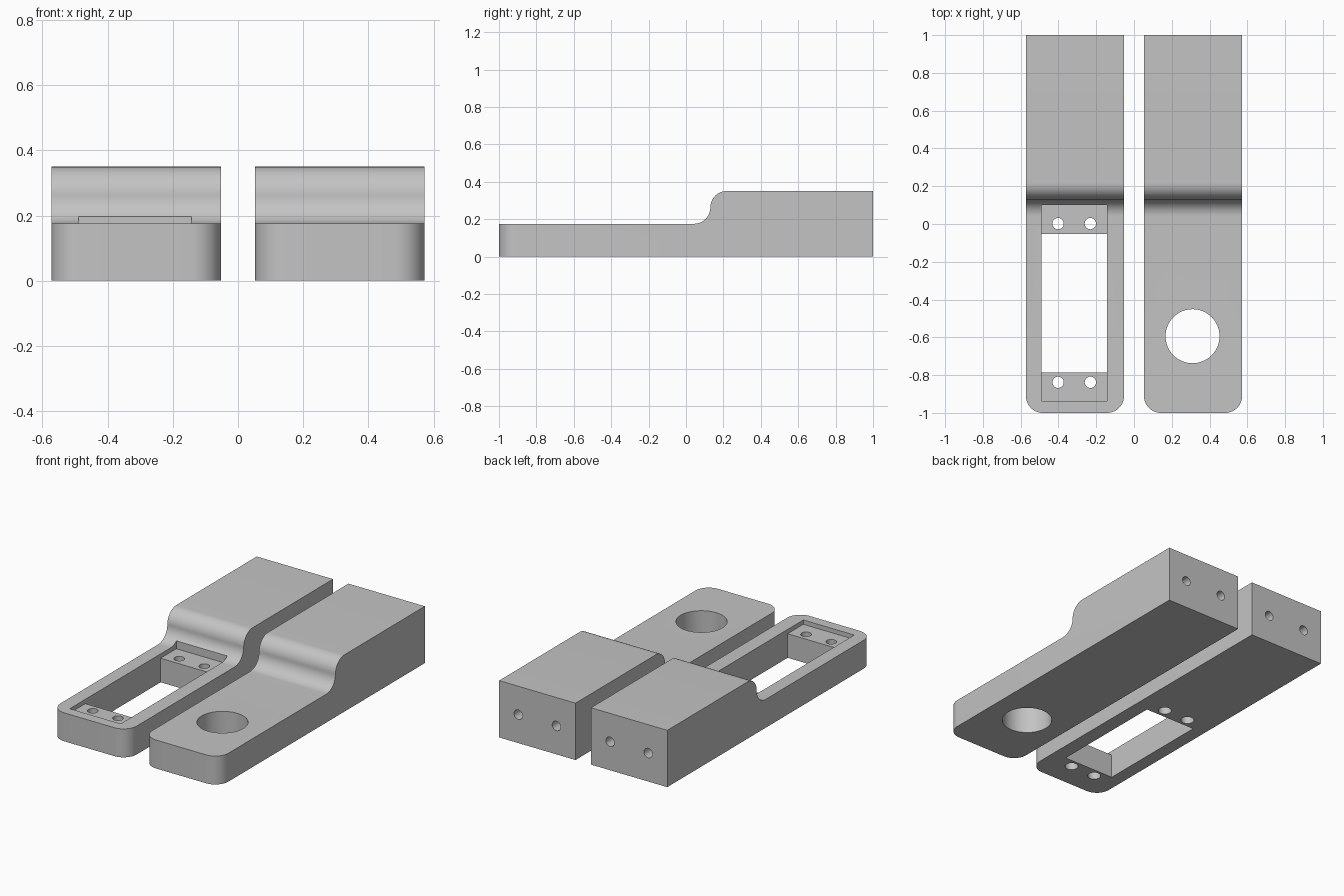
import bpy, bmesh
from math import sin, cos, pi, radians
from mathutils import Matrix, Vector

if "Cube" in bpy.data.objects:
    bpy.data.objects.remove(bpy.data.objects["Cube"])

WIDTH, LOW, HIGH = 0.52, 0.175, 0.35
ARM_X = 0.3125
R = (HIGH - LOW) / 2
STEP_Y = 0.13          # middle of the S-shaped step

grey = bpy.data.materials.new("plain_grey")
grey.use_nodes = True
COLOUR = (0.55, 0.55, 0.55, 1)
grey.diffuse_color = COLOUR
grey.node_tree.nodes["Principled BSDF"].inputs["Base Color"].default_value = COLOUR


def to_object(bm, name):
    bmesh.ops.recalc_face_normals(bm, faces=bm.faces)
    mesh = bpy.data.meshes.new(name)
    bm.to_mesh(mesh)
    bm.free()
    mesh.materials.append(grey)
    obj = bpy.data.objects.new(name, mesh)
    bpy.context.collection.objects.link(obj)
    return obj


def arc(cy, cz, start, end, n=16):
    angles = [start + (end - start) * i / n for i in range(n + 1)]
    return [(cy + R * cos(a), cz + R * sin(a)) for a in angles]


def arm(name, x):
    """Side profile with a smooth step, extruded across, front corners rounded."""
    profile = [(1, HIGH), (1, 0), (-1, 0), (-1, LOW)]
    profile += arc(STEP_Y - R, LOW + R, -pi / 2, 0)
    profile += arc(STEP_Y + R, LOW + R, pi, pi / 2)[1:]
    bm = bmesh.new()
    face = bm.faces.new([bm.verts.new((x - WIDTH / 2, y, z)) for y, z in profile])
    out = bmesh.ops.extrude_face_region(bm, geom=[face])
    verts = [v for v in out["geom"] if isinstance(v, bmesh.types.BMVert)]
    bmesh.ops.translate(bm, verts=verts, vec=(WIDTH, 0, 0))
    corners = [e for e in bm.edges if all(v.co.y < -0.99 for v in e.verts)
               and abs(e.verts[0].co.z - e.verts[1].co.z) > 0.1]
    bmesh.ops.bevel(bm, geom=corners, offset=0.09, segments=12,
                    profile=0.5, affect='EDGES')
    return to_object(bm, name)


def box_cutter(lo, hi):
    lo, hi = Vector(lo), Vector(hi)
    bm = bmesh.new()
    bmesh.ops.create_cube(bm, size=1, matrix=Matrix.Translation((lo + hi) / 2)
                          @ Matrix.Diagonal((hi - lo).to_4d()))
    return to_object(bm, "box_cutter")


def hole_cutter(centre, radius, depth, along_y=False, sides=32):
    turn = Matrix.Rotation(pi / 2, 4, 'X') if along_y else Matrix()
    bm = bmesh.new()
    bmesh.ops.create_cone(bm, cap_ends=True, segments=sides, radius1=radius,
                          radius2=radius, depth=depth,
                          matrix=Matrix.Translation(centre) @ turn)
    return to_object(bm, "hole_cutter")


def cut(obj, cutter):
    cutter.hide_render = True
    mod = obj.modifiers.new("cut", 'BOOLEAN')
    mod.operation, mod.solver, mod.object = 'DIFFERENCE', 'EXACT', cutter
    bpy.context.view_layer.objects.active = obj
    bpy.ops.object.modifier_apply(modifier=mod.name)
    bpy.data.objects.remove(cutter)


slotted_arm = arm("slotted_arm", -ARM_X)
round_hole_arm = arm("round_hole_arm", ARM_X)

# Shallow pocket with a through slot
POCKET_X = (-0.49, -0.143)
LEDGE = 0.148
cut(slotted_arm, box_cutter((POCKET_X[0], -0.937, LEDGE), (POCKET_X[1], 0.10, 0.5)))
cut(slotted_arm, box_cutter((POCKET_X[0], -0.785, -0.1), (POCKET_X[1], -0.053, 0.5)))

# Screw holes in both ledges, wider on the underside
for x in (-0.402, -0.231):
    for y in (0.002, -0.838):
        cut(slotted_arm, hole_cutter((x, y, 0.1), 0.03, 0.4))
        cut(slotted_arm, hole_cutter((x, y, 0), 0.038, 0.2))

# Large round hole
cut(round_hole_arm, hole_cutter((0.31, -0.594, 0.1), 0.143, 0.6, sides=64))

# Paired bolt holes in the rear faces
for obj, x in ((slotted_arm, -ARM_X), (round_hole_arm, ARM_X)):
    for side in (-1, 1):
        cut(obj, hole_cutter((x + side * 0.13, 1, 0.175), 0.029, 0.5, along_y=True))

# Smooth shading with crisp edges
for obj in (slotted_arm, round_hole_arm):
    bpy.ops.object.select_all(action='DESELECT')
    obj.select_set(True)
    bpy.context.view_layer.objects.active = obj
    bpy.ops.object.shade_smooth_by_angle(angle=radians(30))
